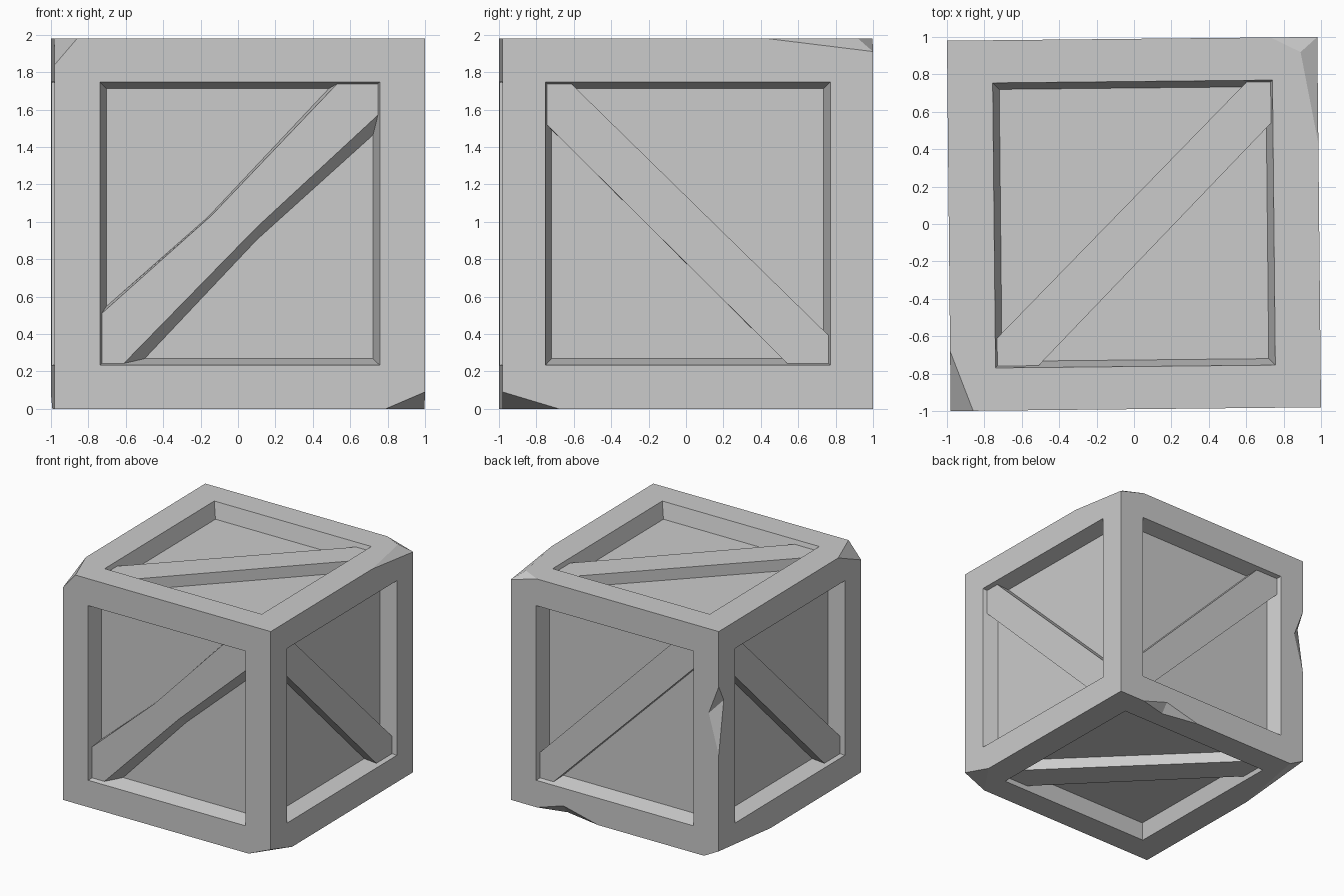
import bpy, bmesh, math
from mathutils import Matrix, Vector

if "Cube" in bpy.data.objects:
    bpy.data.objects.remove(bpy.data.objects["Cube"])

S = 0.99          # half side of the crate
DEPTH = 0.135     # recess depth
TAPER = 0.035     # how much the recess narrows
DROP = 0.037      # brace face sits this far below the frame
TURN = Matrix.Rotation(math.radians(0.58), 4, 'Z')   # slight twist on the ground
LIFT = Matrix.Translation((0, 0, S))


def make_object(name, bm, hidden=False):
    bmesh.ops.recalc_face_normals(bm, faces=bm.faces)
    bm.transform(TURN @ LIFT)
    me = bpy.data.meshes.new(name)
    bm.to_mesh(me)
    bm.free()
    ob = bpy.data.objects.new(name, me)
    bpy.context.collection.objects.link(ob)
    if hidden:
        ob.hide_render = True
        ob.hide_set(True)
    return ob


def face_matrix(u, v):
    """Side frame: u right, v up, w outward from the crate side."""
    u, v = Vector(u), Vector(v)
    w = u.cross(v)
    m = Matrix((u, v, w)).transposed().to_4x4()
    m.translation = w * S
    return m


def loft(bm, m, upper, w1, lower, w0):
    a = [bm.verts.new(m @ Vector((u, v, w1))) for u, v in upper]
    b = [bm.verts.new(m @ Vector((u, v, w0))) for u, v in lower]
    bm.faces.new(a)
    bm.faces.new(b[::-1])
    n = len(a)
    for i in range(n):
        j = (i + 1) % n
        bm.faces.new((a[i], b[i], b[j], a[j]))


def rect(a, b):
    return [(-a, -b), (a, -b), (a, b), (-a, b)]


# Each side: right axis, up axis, opening half sizes, brace mirror (u, v)
SIDES = {
    "front":  ((1, 0, 0), (0, 0, 1), 0.748, 0.757, None),
    "back":   ((-1, 0, 0), (0, 0, 1), 0.748, 0.757, (-1, -1)),
    "right":  ((0, 1, 0), (0, 0, 1), 0.762, 0.757, (-1, 1)),
    "left":   ((0, -1, 0), (0, 0, 1), 0.762, 0.757, (-1, 1)),
    "top":    ((1, 0, 0), (0, 1, 0), 0.748, 0.762, (1, 1)),
    "bottom": ((1, 0, 0), (0, -1, 0), 0.748, 0.762, (-1, -1)),
}

# Crate body with broken corners sliced off
bm = bmesh.new()
bmesh.ops.create_cube(bm, size=2 * S)
CHIPS = [
    ((S, 0.42, S), (0.90, 0.91, S), (S, S, 0.92)),
    ((0.74, S, S), (0.90, 0.91, S), (S, S, 0.92)),
    ((-S, -0.67, S), (-0.87, -S, S), (-S, -S, 0.85)),
    ((0.78, -S, -S), (S, -0.69, -S), (S, -S, -0.90)),
    ((-0.85, S, -S), (-S, 0.27, -S), (-S, S, -0.915)),
]
for p, q, r in CHIPS:
    p, q, r = Vector(p), Vector(q), Vector(r)
    n = (q - p).cross(r - p)
    if n.dot(p) < 0:
        n = -n
    bmesh.ops.bisect_plane(bm, geom=bm.verts[:] + bm.edges[:] + bm.faces[:],
                           plane_co=p, plane_no=n.normalized(), clear_outer=True)
    bmesh.ops.holes_fill(bm, edges=[e for e in bm.edges if e.is_boundary])
body = make_object("crate_frame", bm)

# Cutters: tapered recess on every side, plus two edge notches
bm = bmesh.new()
k = TAPER / DEPTH * 0.1
for u, v, hu, hv, _ in SIDES.values():
    loft(bm, face_matrix(u, v), rect(hu + k, hv + k), 0.1,
         rect(hu - TAPER, hv - TAPER), -DEPTH)
NOTCHES = [
    [(-S, S, 0.51), (-S, S, -0.08), (-0.895, S, 0.26), (-S, 0.92, 0.37), (-S - .02, S + .02, 0.29)],
    [(0.74, S, -S), (0.16, S, -S), (0.49, S, -0.91), (0.49, 0.928, -S), (0.47, S + .02, -S - .02)],
]
for pts in NOTCHES:
    vs = [bm.verts.new(p) for p in pts]
    bmesh.ops.convex_hull(bm, input=vs)
cutter = make_object("recess_cutter", bm, hidden=True)
mod = body.modifiers.new("recesses", 'BOOLEAN')
mod.operation = 'DIFFERENCE'
mod.solver = 'EXACT'
mod.object = cutter

# Diagonal braces
for name, (u, v, hu, hv, flip) in SIDES.items():
    bm = bmesh.new()
    a, b = hu - 0.01, hv - 0.01
    if flip:
        upper = [(-a, -b), (-a + 0.22, -b), (a, b - 0.22),
                 (a, b), (a - 0.13, b), (-a, -b + 0.15)]
        upper = [(x * flip[0], y * flip[1]) for x, y in upper]
        lower = upper
    else:  # the front brace is warped, with sloping sides
        upper = [(-a, -b), (-0.62, -b), (0.09, -0.02), (a, 0.58),
                 (a, b), (0.52, b), (-0.15, 0.045), (-a, -0.48)]
        lower = [(-a, -b), (-0.53, -b), (0.095, -0.085), (a, 0.495),
                 (a, b), (0.50, b), (-0.17, 0.035), (-a, -0.465)]
    loft(bm, face_matrix(u, v), upper, -DROP, lower, -DEPTH - 0.002)
    make_object(name + "_brace", bm)
